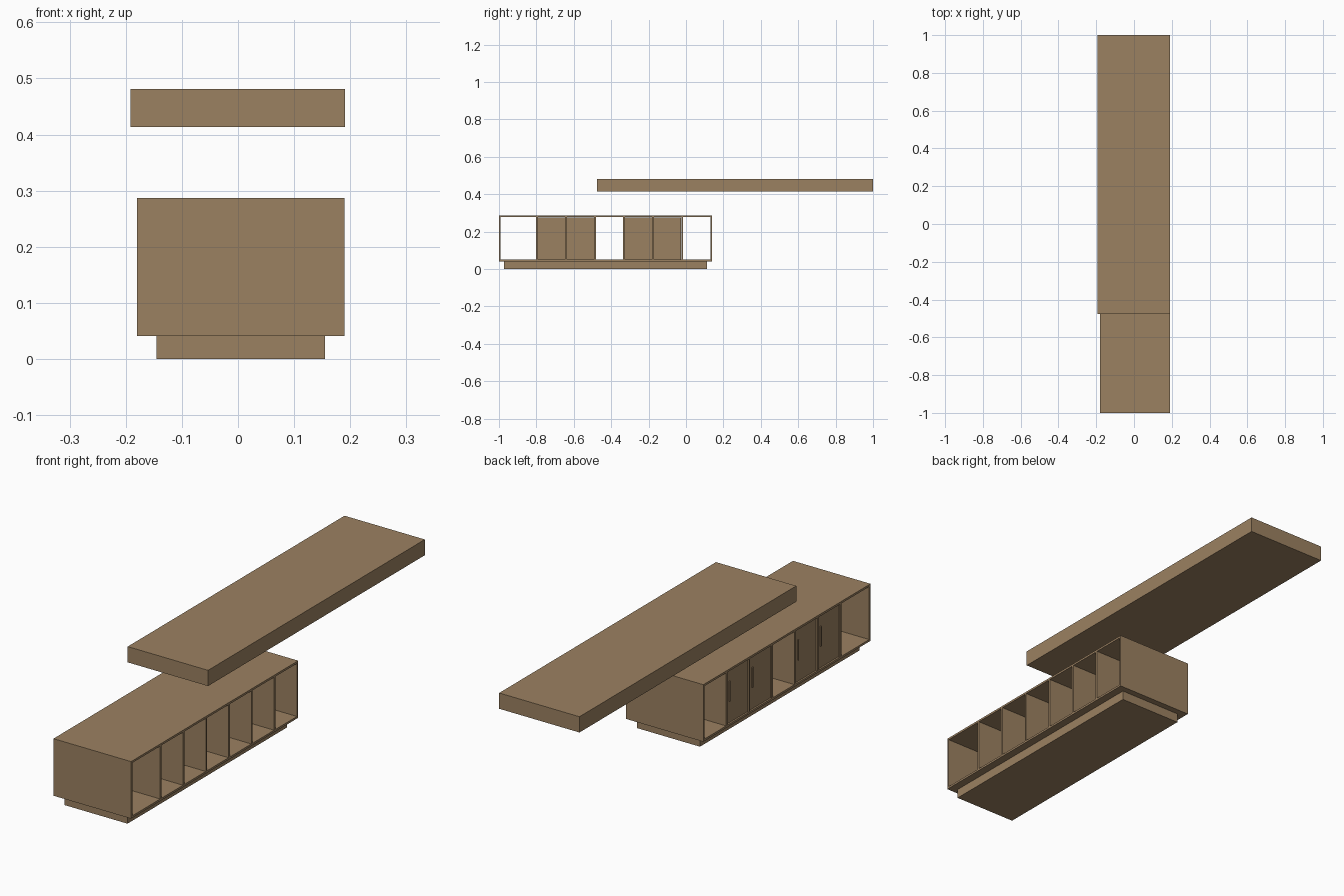
import bpy

if "Cube" in bpy.data.objects:
    bpy.data.objects.remove(bpy.data.objects["Cube"])

wood = bpy.data.materials.new("brown wood")
wood.diffuse_color = (0.33, 0.22, 0.12, 1)
wood.use_nodes = True
wood.node_tree.nodes["Principled BSDF"].inputs["Base Color"].default_value = wood.diffuse_color


def box(name, x0, x1, y0, y1, z0, z1):
    """Axis-aligned box given by its limits."""
    bpy.ops.mesh.primitive_cube_add(size=1)
    ob = bpy.context.object
    ob.name = name
    ob.location = ((x0 + x1) / 2, (y0 + y1) / 2, (z0 + z1) / 2)
    ob.scale = (x1 - x0, y1 - y0, z1 - z0)
    bpy.ops.object.transform_apply(location=True, rotation=True, scale=True)
    ob.data.materials.append(wood)
    return ob


T = 0.009                       # panel thickness
X0, X1 = -0.18, 0.19            # cabinet depth
Y0, Y1 = -1.0, 0.139            # cabinet length
Z0, Z1 = 0.041, 0.287           # cabinet height

# Floating shelf and plinth
box("upper_shelf", -0.192, 0.191, -0.477, 1.0, 0.413, 0.481)
box("plinth", -0.145, 0.155, -0.974, 0.112, 0.0, 0.0405)

# Cabinet carcass
box("cabinet_top", X0, X1, Y0, Y1, Z1 - T, Z1)
box("cabinet_bottom", X0, X1, Y0, Y1, Z0, Z0 + T)
box("near_side", X0, X1, Y0, Y0 + T, Z0 + T, Z1 - T)
box("far_side", X0, X1, Y1 - T, Y1, Z0 + T, Z1 - T)

# Dividers: one wide bay, then six equal ones
first = -0.797
step = (Y1 - T / 2 - first) / 6
div = [first + step * i for i in range(6)]
for i, y in enumerate(div):
    box(f"divider_{i + 1}", X0, X1, y - T / 2, y + T / 2, Z0 + T, Z1 - T)

# Inset doors with upright handles on the -x side
for n, i in enumerate((0, 1, 3, 4)):
    a, b = div[i] + T / 2 + 0.001, div[i + 1] - T / 2 - 0.001
    box(f"door_{n + 1}", X0 + 0.005, X0 + 0.014, a, b, Z0 + T + 0.002, Z1 - T - 0.002)
    box(f"handle_{n + 1}", X0, X0 + 0.006, b - 0.021, b - 0.016, 0.145, 0.232)
